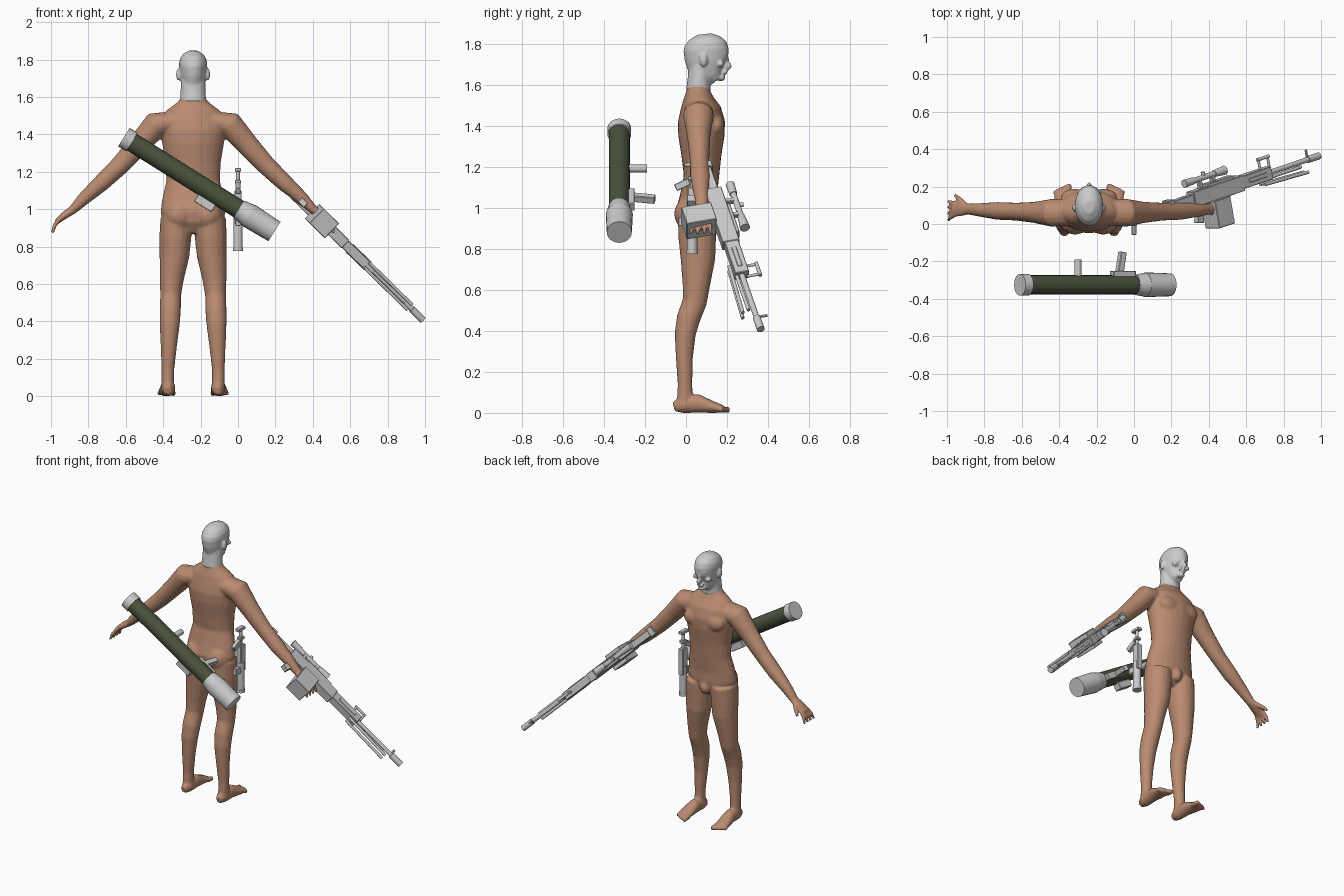
import bpy, bmesh, math
from mathutils import Matrix, Vector

if "Cube" in bpy.data.objects:
    bpy.data.objects.remove(bpy.data.objects["Cube"])

BODY_X = -0.24


def material(name, colour):
    mat = bpy.data.materials.new(name)
    mat.use_nodes = True
    mat.diffuse_color = (*colour, 1)
    mat.node_tree.nodes["Principled BSDF"].inputs["Base Color"].default_value = (*colour, 1)
    return mat


SKIN = material("skin", (0.49, 0.26, 0.165))
GREY = material("light_grey", (0.6, 0.6, 0.6))
GREEN = material("olive_green", (0.068, 0.085, 0.045))


def loft(bm, rings, ref=(0, 1, 0), flip=1, sides=16):
    """Skin a chain of ellipses: x, y, z, radius along ref, radius across."""
    ref = Vector(ref)
    centres = [Vector((r[0] * flip, r[1], r[2])) for r in rings]
    loops = []
    for i, ring in enumerate(rings):
        tangent = centres[min(i + 1, len(rings) - 1)] - centres[max(i - 1, 0)]
        across = tangent.cross(ref).normalized()
        along = across.cross(tangent).normalized()
        angles = [math.tau * k / sides for k in range(sides)]
        loops.append([bm.verts.new(centres[i] + along * ring[3] * math.cos(t)
                                   + across * ring[4] * math.sin(t)) for t in angles])
    for low, high in zip(loops, loops[1:]):
        for k in range(sides):
            n = (k + 1) % sides
            bm.faces.new((low[k], low[n], high[n], high[k]))
    bm.faces.new(loops[0][::-1])
    bm.faces.new(loops[-1])


def blob(bm, centre, radii):
    scale = Matrix.Diagonal((*radii, 1))
    bmesh.ops.create_uvsphere(bm, u_segments=16, v_segments=10, radius=1,
                              matrix=Matrix.Translation(centre) @ scale)


def finish(bm, name, mat):
    bmesh.ops.recalc_face_normals(bm, faces=bm.faces)
    mesh = bpy.data.meshes.new(name)
    bm.to_mesh(mesh)
    bm.free()
    mesh.materials.append(mat)
    obj = bpy.data.objects.new(name, mesh)
    bpy.context.collection.objects.link(obj)
    bpy.ops.object.select_all(action="DESELECT")
    obj.select_set(True)
    bpy.context.view_layer.objects.active = obj
    return obj


def fuse(obj, voxel, passes):
    """Blend overlapping parts into one smooth skin."""
    remesh = obj.modifiers.new("fuse", "REMESH")
    remesh.mode = "VOXEL"
    remesh.voxel_size = voxel
    remesh.use_smooth_shade = True
    soften = obj.modifiers.new("soften", "SMOOTH")
    soften.factor = 0.5
    soften.iterations = passes
    for mod in ("fuse", "soften"):
        bpy.ops.object.modifier_apply(modifier=mod)
    bpy.ops.object.shade_smooth()
    obj.location.x = BODY_X


# Torso, as height, depth centre, depth radius, width radius
bm = bmesh.new()
torso = [(.87, .05, .05, .06), (.93, .05, .09, .15), (.98, .05, .1, .175),
         (1.05, .06, .09, .166), (1.15, .075, .086, .144), (1.25, .075, .097, .148),
         (1.35, .075, .113, .165), (1.42, .075, .115, .176), (1.48, .07, .1, .17),
         (1.53, .06, .075, .14), (1.57, .06, .058, .085), (1.61, .06, .048, .055)]
loft(bm, [(0, y, z, ry, rx) for z, y, ry, rx in torso], sides=24)
blob(bm, (0, .13, .93), (.035, .035, .045))

for side in (1, -1):
    # Chest and seat muscles
    blob(bm, (.075 * side, .148, 1.4), (.075, .04, .055))
    blob(bm, (.075 * side, .03, .97), (.085, .088, .09))
    # Arm
    loft(bm, [(.1, .06, 1.47, .07, .055), (.2, .06, 1.45, .075, .072),
              (.29, .062, 1.345, .057, .06), (.39, .066, 1.235, .048, .052),
              (.49, .07, 1.14, .048, .046), (.58, .075, 1.06, .037, .036),
              (.645, .08, .995, .03, .024), (.69, .08, .965, .041, .02),
              (.728, .08, .935, .042, .015)], flip=side)
    # Fingers and thumb
    for base, tip in ((.112, .122), (.091, .09), (.069, .055), (.048, .02)):
        loft(bm, [(.715, base, .948, .012, .012), (.742, (base + tip) / 2, .91, .012, .012),
                  (.752, tip, .87, .009, .009)], flip=side, sides=8)
    loft(bm, [(.66, .1, .985, .016, .016), (.695, .135, .955, .014, .014),
              (.72, .155, .93, .01, .01)], ref=(0, 0, 1), flip=side, sides=8)
    # Leg
    loft(bm, [(.09, .055, .95, .095, .085), (.095, .055, .85, .092, .086),
              (.1, .058, .75, .085, .08), (.115, .05, .62, .067, .064),
              (.12, .042, .54, .06, .056), (.122, .012, .46, .058, .057),
              (.125, -.004, .385, .052, .054), (.13, -.008, .27, .042, .044),
              (.135, -.005, .14, .036, .034), (.135, -.005, .05, .04, .034)], flip=side)
    # Foot and toes
    loft(bm, [(.133, -.06, .03, .02, .024), (.133, -.02, .04, .037, .041),
              (.135, .06, .046, .039, .046), (.14, .13, .028, .046, .029),
              (.143, .18, .019, .045, .019)], ref=(1, 0, 0), flip=side)
    for toe in range(5):
        x, size = .106 + toe * .019, .015 - toe * .001
        loft(bm, [(x, .16, .018, size, size), (x, .215 - toe * .009, .014, size, size)],
             ref=(1, 0, 0), flip=side, sides=8)
fuse(finish(bm, "body", SKIN), .007, 8)

# Head and neck
bm = bmesh.new()
loft(bm, [(0, .06, 1.57, .06, .07), (0, .064, 1.62, .057, .067),
          (0, .075, 1.7, .06, .065)], sides=24)
skull = [(1.622, .15, .03, .03), (1.645, .128, .062, .05), (1.68, .104, .094, .064),
         (1.72, .1, .106, .071), (1.77, .098, .111, .076), (1.8, .095, .102, .072),
         (1.827, .092, .076, .056), (1.846, .09, .035, .026)]
loft(bm, [(0, y, z, ry, rx) for z, y, ry, rx in skull], sides=24)
blob(bm, (0, .2, 1.69), (.014, .023, .022))      # nose tip
blob(bm, (0, .195, 1.715), (.009, .016, .03))    # nose bridge
blob(bm, (0, .182, 1.75), (.05, .024, .012))     # brow
blob(bm, (0, .187, 1.658), (.026, .015, .011))   # lips
blob(bm, (0, .17, 1.632), (.026, .022, .016))    # chin
for side in (1, -1):
    blob(bm, (.078 * side, .085, 1.72), (.013, .02, .034))
    blob(bm, (.045 * side, .168, 1.7), (.022, .018, .016))
fuse(finish(bm, "head", GREY), .006, 5)


class Kit:
    """Builds parts in a frame: s along the barrel, u up, v sideways."""

    def __init__(self, prefix, origin, axis, up):
        axis = Vector(axis).normalized()
        up = Vector(up)
        up = (up - axis * up.dot(axis)).normalized()
        frame = Matrix((axis, up, axis.cross(up))).transposed().to_4x4()
        self.frame = Matrix.Translation(origin) @ frame
        self.prefix = prefix

    def add(self, bm, name, mat):
        bm.transform(self.frame)
        finish(bm, self.prefix + "_" + name, mat)
        bpy.ops.object.shade_smooth_by_angle(angle=math.radians(35))

    def box(self, name, s, u, v, slant=0, mat=GREY):
        bm = bmesh.new()
        size = Matrix.Diagonal((s[1] - s[0], u[1] - u[0], v[1] - v[0], 1))
        middle = Vector((sum(s), sum(u), sum(v))) / 2
        turn = Matrix.Rotation(math.radians(slant), 4, "Z")
        bmesh.ops.create_cube(bm, size=1, matrix=Matrix.Translation(middle) @ turn @ size)
        bmesh.ops.bevel(bm, geom=bm.edges[:], offset=.003, segments=1, affect="EDGES")
        self.add(bm, name, mat)

    def rod(self, name, start, end, r1, r2=None, mat=GREY):
        bm = bmesh.new()
        start, end = Vector(start), Vector(end)
        span = end - start
        place = Matrix.Translation((start + end) / 2) @ span.to_track_quat("Z", "Y").to_matrix().to_4x4()
        bmesh.ops.create_cone(bm, cap_ends=True, segments=24, radius1=r1,
                              radius2=r2 or r1, depth=span.length, matrix=place)
        self.add(bm, name, mat)


# Shoulder launcher behind the back
tube = Kit("launcher", (-.61, -.325, 1.385), (.847, 0, -.531), (0, 1, 0))
tube.rod("front_cap", (0, 0, 0), (.05, 0, 0), .058)
tube.rod("tube", (.045, 0, 0), (.735, 0, 0), .051, mat=GREEN)
tube.rod("collar", (.726, 0, 0), (.79, 0, 0), .054, .064)
tube.rod("bell", (.79, 0, 0), (.95, 0, 0), .066, .061)
tube.rod("front_grip", (.366, .04, 0), (.366, .135, 0), .019)
tube.box("grip_mount", (.58, .72), (.04, .075), (-.022, .022))
tube.box("rear_grip", (.62, .655), (.06, .175), (-.018, .018), slant=-10)
tube.box("sight", (.5, .61), (-.02, .03), (-.092, -.045))

# Long rifle beside the model's own right hand
rifle = Kit("rifle", (.18, .09, 1.2), (.81, .275, -.795), (0, 1, 0))
rifle.box("butt", (-.01, .03), (-.055, .035), (-.03, .03))
rifle.box("stock", (.02, .2), (-.035, .025), (-.022, .022))
rifle.box("receiver", (.18, .56), (-.045, .04), (-.03, .03))
rifle.box("feed_cover", (.3, .5), (.035, .055), (-.025, .025))
rifle.box("handguard", (.55, .78), (-.035, .035), (-.026, .026))
rifle.rod("barrel", (.76, 0, 0), (1.1, 0, 0), .014)
rifle.rod("muzzle", (1.08, 0, 0), (1.165, 0, 0), .019)
rifle.rod("gas_tube", (.75, -.026, 0), (1.02, -.026, 0), .009)
rifle.box("ammo_box", (.3, .42), (-.19, -.04), (-.055, .055))
rifle.box("grip", (.2, .245), (-.14, -.03), (-.017, .017), slant=-15)
rifle.box("front_sight", (1.07, 1.085), (.01, .055), (-.005, .005))
for side in (-1, 1):
    rifle.rod("bipod_leg", (.72, -.05, .018 * side), (1.05, -.062, .018 * side), .009)
    rifle.box("vent_rail", (.6, .74), (-.012, .012), sorted((.024 * side, .03 * side)))
# Carry handle
for s in (.72, .79):
    rifle.rod("handle_post", (s, .02, 0), (s, .085, 0), .007)
rifle.rod("handle_bar", (.71, .087, 0), (.8, .087, 0), .009)
# Scope
rifle.rod("scope", (.17, .092, 0), (.44, .092, 0), .015)
rifle.rod("scope_eyepiece", (.15, .092, 0), (.22, .092, 0), .022, .019)
rifle.rod("scope_lens", (.38, .092, 0), (.46, .092, 0), .018, .025)
rifle.rod("scope_dial", (.3, .092, 0), (.3, .122, 0), .011)
for s in (.25, .35):
    rifle.box("scope_mount", (s, s + .025), (.035, .09), (-.012, .012))

# Compact gun hanging at the hip
compact = Kit("compact_gun", (0, .03, 1.22), (0, 0, -1), (0, 1, 0))
compact.box("butt", (0, .02), (-.04, .03), (-.016, .016))
compact.rod("stock_bar", (.01, 0, 0), (.14, 0, 0), .01)
compact.box("stock_clamp", (.065, .085), (-.02, .02), (-.017, .017))
compact.box("receiver", (.12, .3), (-.022, .028), (-.018, .018))
compact.rod("shroud", (.24, 0, 0), (.445, 0, 0), .025)
compact.rod("muzzle_ring", (.425, 0, 0), (.445, 0, 0), .028)
compact.box("grip", (.09, .125), (-.085, -.01), (-.014, .014), slant=25)
compact.box("magazine", (.265, .31), (-.068, -.015), (-.013, .013))
